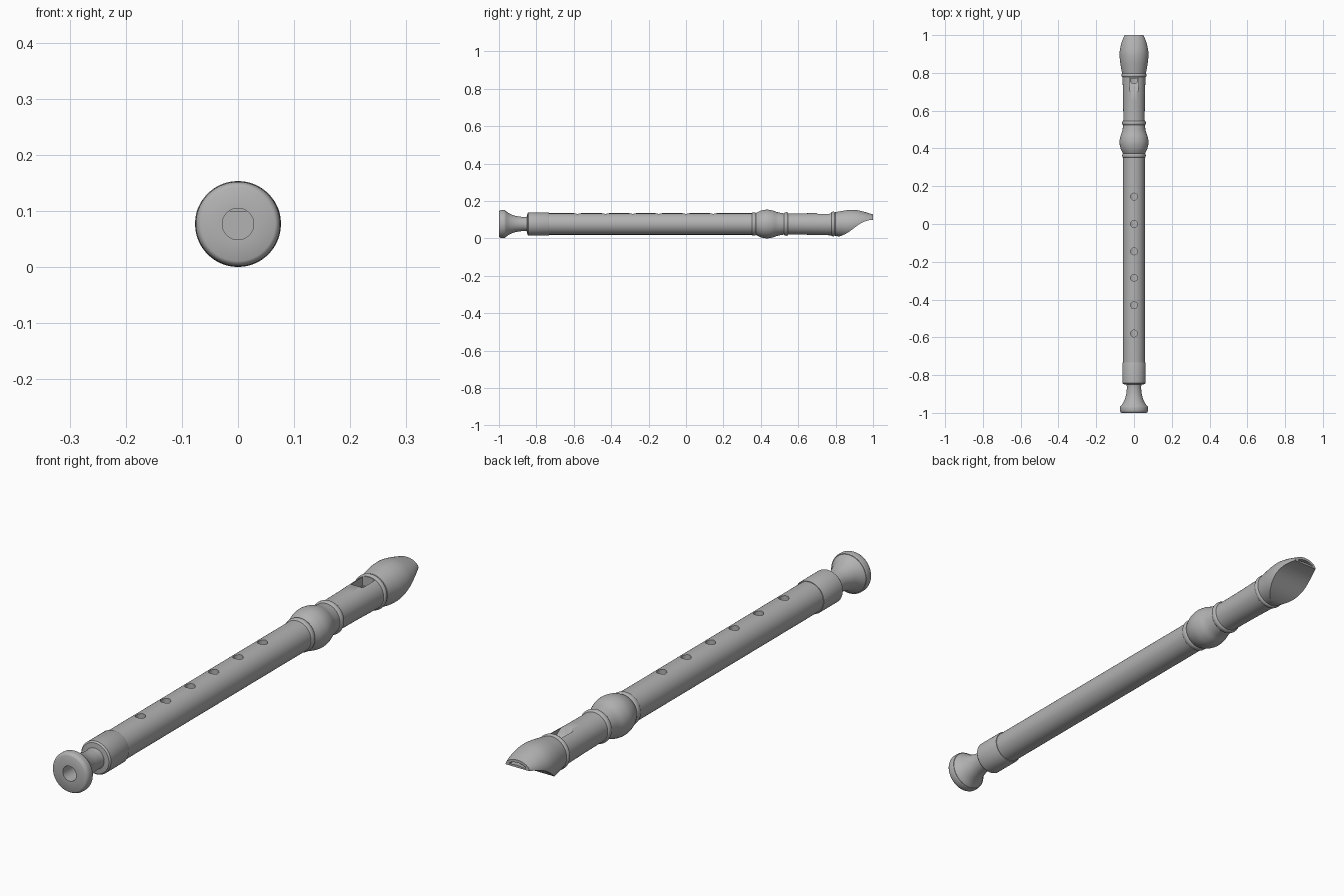
import bpy, bmesh, math
from mathutils import Vector
from mathutils.geometry import interpolate_bezier

if "Cube" in bpy.data.objects:
    bpy.data.objects.remove(bpy.data.objects["Cube"], do_unlink=True)

AXIS = 0.077   # height of the long axis
SIDES = 64

grey = bpy.data.materials.new("plain grey")
grey.use_nodes = True
grey.diffuse_color = (0.45, 0.45, 0.45, 1)
grey.node_tree.nodes["Principled BSDF"].inputs["Base Color"].default_value = grey.diffuse_color


def curve(points, steps=6):
    """Smooth run through a few (y, radius) points."""
    p = [Vector(q) for q in points]
    p = [2 * p[0] - p[1]] + p + [2 * p[-1] - p[-2]]
    out = []
    for a, b, c, d in zip(p, p[1:], p[2:], p[3:]):
        for i in range(steps):
            t = i / steps
            out.append(0.5 * (2 * b + (c - a) * t + (2 * a - 5 * b + 4 * c - d) * t * t
                              + (3 * b - a - 3 * c + d) * t ** 3))
    return [tuple(v) for v in out] + [tuple(points[-1])]


def bead(y, half, base, height, steps=8):
    """Half-round ring standing on the tube."""
    return [(y - half * math.cos(math.pi * i / steps),
             base + height * math.sin(math.pi * i / steps)) for i in range(steps + 1)]


def finish(name, bm):
    bmesh.ops.remove_doubles(bm, verts=bm.verts, dist=1e-5)
    bmesh.ops.recalc_face_normals(bm, faces=bm.faces)
    mesh = bpy.data.meshes.new(name)
    bm.to_mesh(mesh)
    bm.free()
    mesh.materials.append(grey)
    obj = bpy.data.objects.new(name, mesh)
    bpy.context.collection.objects.link(obj)
    return obj


def lathe(name, profile, closed, shape=None):
    """Turn a (y, radius) profile round the long axis."""
    bm = bmesh.new()
    vs = [bm.verts.new((r, y, 0)) for y, r in profile]
    pairs = list(zip(vs, vs[1:])) + ([(vs[-1], vs[0])] if closed else [])
    edges = [bm.edges.new(e) for e in pairs]
    bmesh.ops.spin(bm, geom=vs + edges, cent=(0, 0, 0), axis=(0, 1, 0),
                   angle=math.tau, steps=SIDES, use_merge=True)
    for v in bm.verts:
        if shape:
            shape(v.co)
        v.co.z += AXIS
    return finish(name, bm)


def prism(name, outline, shift):
    """Closed outline extruded by a vector, used for cutting."""
    bm = bmesh.new()
    face = bm.faces.new([bm.verts.new(p) for p in outline])
    new = bmesh.ops.extrude_face_region(bm, geom=[face])["geom"]
    bmesh.ops.translate(bm, vec=shift, verts=[g for g in new if isinstance(g, bmesh.types.BMVert)])
    obj = finish(name, bm)
    obj.hide_render = True
    return obj


def cut(obj, cutters):
    for c in cutters:
        mod = obj.modifiers.new("cut", "BOOLEAN")
        mod.operation, mod.solver, mod.object = "DIFFERENCE", "EXACT", c
    graph = bpy.context.evaluated_depsgraph_get()
    mesh = bpy.data.meshes.new_from_object(obj.evaluated_get(graph))
    obj.modifiers.clear()
    obj.data = mesh
    for c in cutters:
        bpy.data.objects.remove(c, do_unlink=True)


# Foot joint: flared bell, narrow waist and socket sleeve
foot = lathe("foot_joint",
             [(-1, 0.028), (-1, 0.066)]
             + curve([(-0.997, 0.071), (-0.988, 0.075), (-0.972, 0.075), (-0.966, 0.073)], 3)
             + curve([(-0.966, 0.071), (-0.94, 0.054), (-0.905, 0.042), (-0.87, 0.038), (-0.85, 0.039)])
             + [(-0.848, 0.057), (-0.842, 0.062), (-0.738, 0.062), (-0.733, 0.060), (-0.733, 0.028)], True)

# Middle joint with six finger holes
body = lathe("body_tube", [(-0.75, 0.030), (-0.75, 0.0575), (0.36, 0.0575), (0.36, 0.030)], True)
holes = []
for y in (0.145, 0, -0.145, -0.285, -0.43, -0.58):
    ring = [(0.018 * math.cos(a), y + 0.018 * math.sin(a), AXIS)
            for a in (math.tau * i / 32 for i in range(32))]
    holes.append(prism("finger_hole_cutter", ring, (0, 0, 0.1)))
cut(body, holes)


# Head joint: beads, bulge, barrel and beak, flattened and raised toward the tip
def beak(co):
    t = max(0, (co.y - 0.85) / 0.15) ** 2
    co.z = co.z * (1 - 0.4 * t) + 0.021 * t


head = lathe("head_joint",
             [(0.77, 0), (0.77, 0.030), (0.35, 0.030), (0.35, 0.0575)]
             + bead(0.363, 0.011, 0.0575, 0.005)
             + curve([(0.376, 0.060), (0.40, 0.071), (0.43, 0.0765), (0.46, 0.073),
                      (0.49, 0.063), (0.522, 0.057)])
             + bead(0.535, 0.011, 0.057, 0.006)
             + [(0.56, 0.0565), (0.65, 0.0575), (0.776, 0.0605)]
             + bead(0.787, 0.009, 0.0605, 0.006)
             + curve([(0.798, 0.063), (0.83, 0.069), (0.87, 0.075), (0.91, 0.076),
                      (0.95, 0.069), (0.98, 0.059), (1.0, 0.050)])
             + [(1.0, 0)], False, beak)

# Sweeping undercut of the beak
sweep = interpolate_bezier(Vector((0, 0.81, 0.008)), Vector((0, 0.90, 0.030)),
                           Vector((0, 0.91, 0.096)), Vector((0, 1.005, 0.100)), 24)
outline = [(-0.2, p.y, p.z) for p in sweep]
outline += [(-0.2, 1.1, 0.100), (-0.2, 1.1, -0.1), (-0.2, 0.81, -0.1)]
undercut = prism("undercut_cutter", outline, (0.4, 0, 0))

# Sound window with sloping lip
window = prism("window_cutter", [(-0.025, y, z) for y, z in (
    (0.775, 0.16), (0.775, 0.100), (0.755, 0.100), (0.695, 0.137), (0.695, 0.16))], (0.05, 0, 0))

# Arched airway through the beak
xs = [0.034 * (i / 6 - 1) for i in range(13)]
arch = [(x, 0.86, 0.118 - 7 * x * x) for x in xs] + [(x, 0.86, 0.108 - 3 * x * x) for x in reversed(xs)]
airway = prism("airway_cutter", arch, (0, 0.2, 0))
cut(head, [undercut, window, airway])

# Smooth shading with crisp edges
bpy.ops.object.select_all(action="DESELECT")
for obj in (foot, body, head):
    obj.select_set(True)
bpy.context.view_layer.objects.active = head
bpy.ops.object.shade_smooth_by_angle(angle=math.radians(35))
